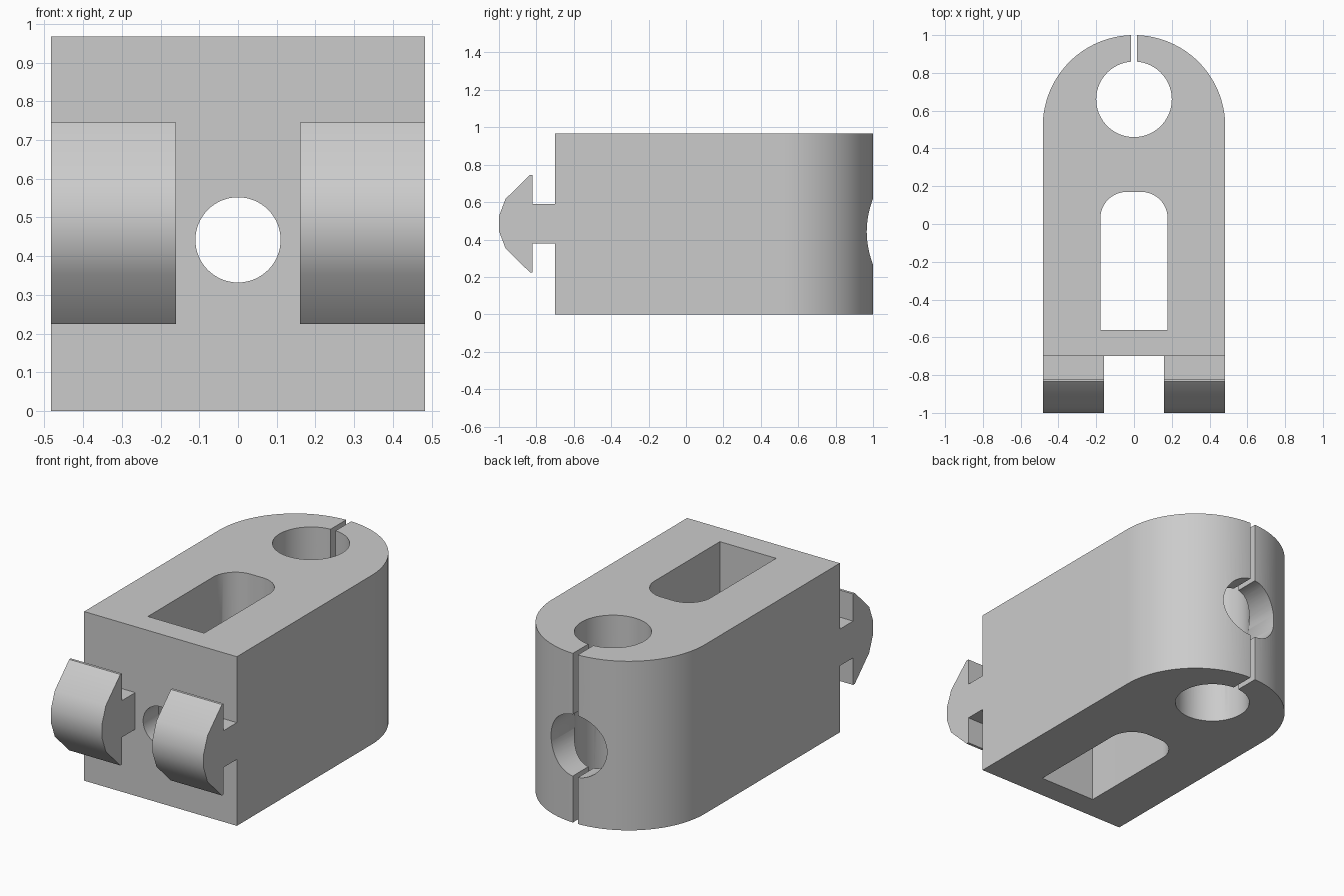
import bpy
import bmesh
from math import sin, cos, pi, radians
from mathutils import Vector

old = bpy.data.objects.get("Cube")
if old:
    bpy.data.objects.remove(old, do_unlink=True)

HALF = 0.483      # half width of the block
HEIGHT = 0.967
FRONT = -0.70
BOLT_Z = 0.442    # height of the lengthwise bore

grey = bpy.data.materials.new("plain_grey")
grey.use_nodes = True
grey.diffuse_color = (0.6, 0.6, 0.6, 1)
grey.node_tree.nodes["Principled BSDF"].inputs["Base Color"].default_value = (0.6, 0.6, 0.6, 1)


def arc(cx, cy, r, start, end, steps):
    angles = [radians(start + (end - start) * i / steps) for i in range(steps + 1)]
    return [(cx + r * cos(a), cy + r * sin(a)) for a in angles]


def prism(name, points, sweep):
    """Extrude a closed loop of 3D points along a vector."""
    bm = bmesh.new()
    face = bm.faces.new([bm.verts.new(p) for p in points])
    grown = bmesh.ops.extrude_face_region(bm, geom=[face])["geom"]
    verts = [g for g in grown if isinstance(g, bmesh.types.BMVert)]
    bmesh.ops.translate(bm, verts=verts, vec=Vector(sweep))
    bmesh.ops.recalc_face_normals(bm, faces=bm.faces)
    mesh = bpy.data.meshes.new(name)
    bm.to_mesh(mesh)
    bm.free()
    mesh.materials.append(grey)
    ob = bpy.data.objects.new(name, mesh)
    bpy.context.collection.objects.link(ob)
    return ob


def upright(name, outline, z0, z1):
    return prism(name, [(x, y, z0) for x, y in outline], (0, 0, z1 - z0))


def lengthwise_hole(name, r, y0, y1):
    ring = arc(0, BOLT_Z, r, 0, 360, 64)[:-1]
    return prism(name, [(x, y0, z) for x, z in ring], (0, y1 - y0, 0))


def select_only(ob):
    bpy.ops.object.select_all(action='DESELECT')
    ob.select_set(True)
    bpy.context.view_layer.objects.active = ob


def cut(target, cutter):
    cutter.hide_render = True
    select_only(target)
    mod = target.modifiers.new("cut", 'BOOLEAN')
    mod.operation = 'DIFFERENCE'
    mod.solver = 'EXACT'
    mod.object = cutter
    bpy.ops.object.modifier_apply(modifier=mod.name)
    bpy.data.objects.remove(cutter, do_unlink=True)


def smooth(ob):
    select_only(ob)
    bpy.ops.object.shade_smooth_by_angle(angle=radians(30))


# Block with a rounded back
outline = [(-HALF, FRONT), (HALF, FRONT)] + arc(0, 1 - HALF, HALF, 0, 180, 64)
body = upright("clamp_body", outline, 0, HEIGHT)

# Vertical rod bore, clamping slit and rounded pocket
cut(body, upright("rod_bore", arc(0, 0.66, 0.2, 0, 360, 72)[:-1], -0.1, 1.1))
slit = [(-0.016, 0.75), (0.016, 0.75), (0.016, 1.1), (-0.016, 1.1)]
cut(body, upright("clamp_slit", slit, -0.1, 1.1))
pocket = [(-0.178, -0.56), (0.178, -0.56)]
pocket += arc(0.038, 0.03, 0.14, 0, 90, 16) + arc(-0.038, 0.03, 0.14, 90, 180, 16)
cut(body, upright("pocket", pocket, -0.1, 1.1))

# Bolt hole in the front wall, wider access hole from the back
cut(body, lengthwise_hole("bolt_hole", 0.11, -0.8, -0.3))
cut(body, lengthwise_hole("access_hole", 0.177, -0.1, 1.2))
smooth(body)

# Two barbed rail hooks: half profile mirrored about its mid height
MID = 0.485
half = [(FRONT, 0.105), (-0.82, 0.105), (-0.82, 0.26), (-0.835, 0.26),
        (-0.965, 0.132), (-1.0, 0.04)]
profile = [(y, MID + h) for y, h in half] + [(y, MID - h) for y, h in reversed(half)]
for side, x in (("right", -HALF), ("left", 0.16)):
    hook = prism(side + "_rail_hook", [(x, y, z) for y, z in profile], (HALF - 0.16, 0, 0))
    smooth(hook)
